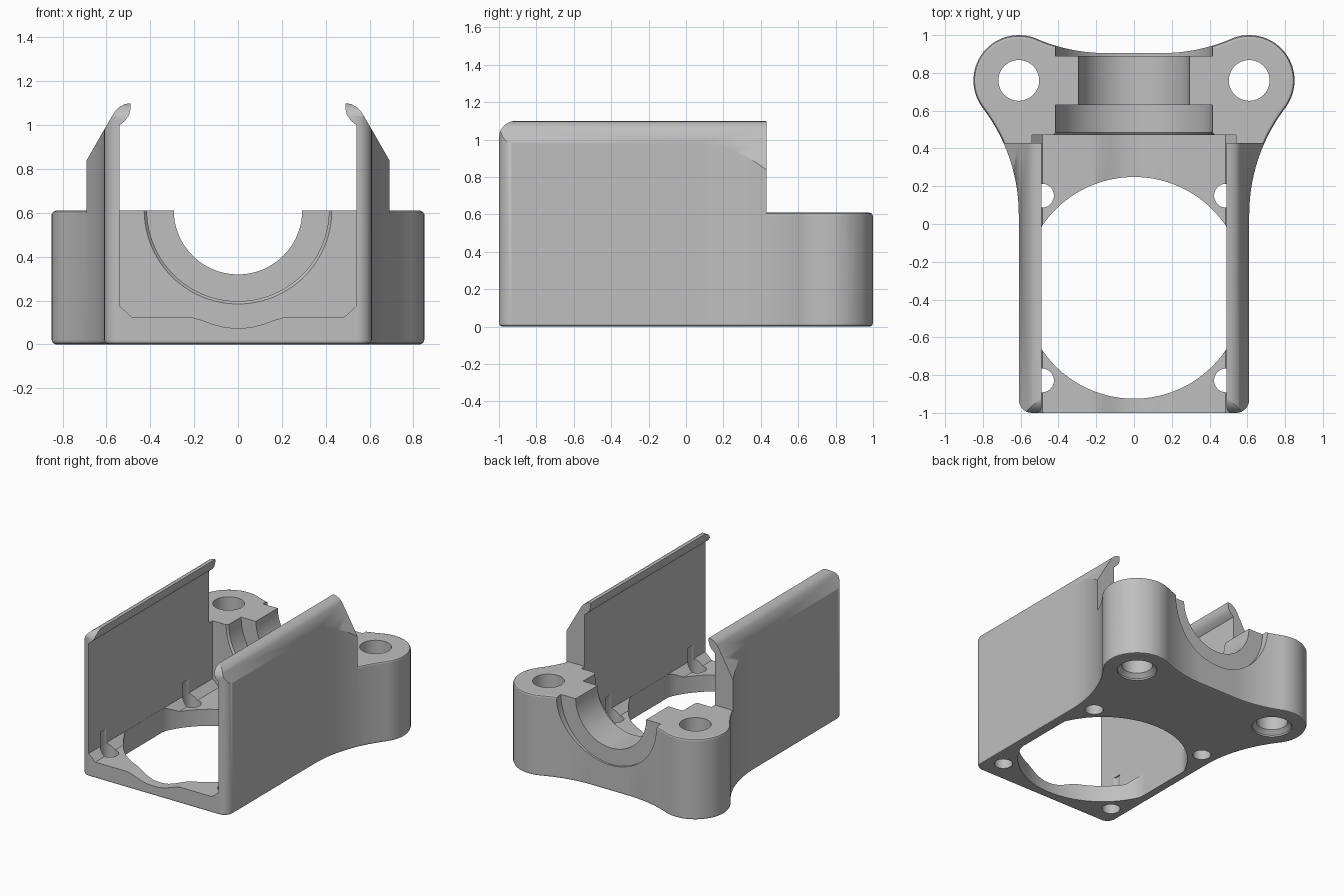
import bpy, bmesh
from math import sin, cos, pi, radians
from mathutils import Vector

default = bpy.data.objects.get("Cube")
if default:
    bpy.data.objects.remove(default, do_unlink=True)

grey = bpy.data.materials.new("plain grey")
grey.use_nodes = True
COLOUR = (0.52, 0.52, 0.52, 1)
grey.diffuse_color = COLOUR
grey.node_tree.nodes["Principled BSDF"].inputs["Base Color"].default_value = COLOUR


def loft(name, loops):
    """Closed solid through a list of equal-length loops."""
    bm = bmesh.new()
    rows = [[bm.verts.new(p) for p in loop] for loop in loops]
    n = len(rows[0])
    for a, b in zip(rows, rows[1:]):
        for i in range(n):
            j = (i + 1) % n
            bm.faces.new((a[i], a[j], b[j], b[i]))
    bm.faces.new(rows[0][::-1])
    bm.faces.new(rows[-1])
    bmesh.ops.recalc_face_normals(bm, faces=bm.faces)
    mesh = bpy.data.meshes.new(name)
    bm.to_mesh(mesh)
    bm.free()
    mesh.materials.append(grey)
    obj = bpy.data.objects.new(name, mesh)
    bpy.context.collection.objects.link(obj)
    return obj


def cut(target, cutter):
    cutter.hide_render = True
    mod = target.modifiers.new("cut", 'BOOLEAN')
    mod.operation = 'DIFFERENCE'
    mod.solver = 'EXACT'
    mod.object = cutter
    bpy.context.view_layer.objects.active = target
    bpy.ops.object.modifier_apply(modifier=mod.name)
    bpy.data.objects.remove(cutter, do_unlink=True)


def arc(cx, cy, r, start, end, n):
    angles = [radians(start + (end - start) * i / n) for i in range(n + 1)]
    return [(cx + r * cos(a), cy + r * sin(a)) for a in angles]


def mirrored(half):
    return half + [(-x, y) for x, y in reversed(half)]


def along_y(name, profile, y0, y1):
    return loft(name, [[(x, y, z) for x, z in profile] for y in (y0, y1)])


def upright_lathe(name, x, y, steps):
    """Round cutter with (height, radius) steps."""
    return loft(name, [[(px, py, z) for px, py in arc(x, y, r, 0, 352.5, 47)]
                       for z, r in steps])


def offset(points, d):
    out = []
    for i, p in enumerate(points):
        t = Vector(points[(i + 1) % len(points)]) - Vector(points[i - 1])
        t.normalize()
        out.append((p[0] + t.y * d, p[1] - t.x * d))
    return out


def stacked_outline(name, layers):
    return loft(name, [[(x, y, z) for x, y in offset(outline, d)] for z, d in layers])


# Plan outline: straight sides flaring into two round lugs
LUG_X, LUG_Y, LUG_R = 0.61, 0.76, 0.24
outline = mirrored(
    arc(0.54, -0.93, 0.07, -90, 0, 8)
    + arc(1.54, 0.05, 0.93, 180, 142.6, 14)
    + arc(LUG_X, LUG_Y, LUG_R, -34, 110, 28)
    + arc(0.15, 1.826, 0.921, -66.6, -90, 12))
body = stacked_outline("fan_housing", [(0, -0.02), (0.006, -0.006), (0.02, 0), (1.1, 0)])

# Inner channel with dished floor, chamfered corners and hooked lips
channel = mirrored([(0.03, 0.075), (0.07, 0.08), (0.12, 0.094), (0.17, 0.112), (0.22, 0.125),
                    (0.485, 0.125), (0.54, 0.175), (0.54, 1.0), (0.515, 1.02),
                    (0.497, 1.045), (0.49, 1.075), (0.49, 1.2)])
cut(body, along_y("channel_cutter", channel, -1.1, 0.47))

# Lowered rear block with a softened rim
rear = loft("rear_cutter", [[(-1, 0.43, z), (1, 0.43, z), (1, 1.2, z), (-1, 1.2, z)]
                            for z in (0.575, 1.3)])
cut(rear, stacked_outline("rim_shape", [(0.5, 0.02), (0.592, 0.0005), (0.604, -0.006), (0.61, -0.02)]))
cut(body, rear)

# Sloped tops of the side walls
slope = [(0.82, 0.62), (0.69, 0.84), (0.61, 0.98), (0.56, 1.065), (0.54, 1.083),
         (0.515, 1.096), (0.48, 1.101), (0.48, 1.3), (1, 1.3), (1, 0.62)]
for side in (-1, 1):
    cut(body, along_y("slope_cutter", [(side * x, z) for x, z in slope], -1.1, 0.44))

# Rounded upper front corners of the walls
corner = arc(-0.91, 1.01, 0.09, 90, 180, 10) + [(-1.2, 1.01), (-1.2, 1.3), (-0.91, 1.3)]
cut(body, loft("corner_cutter", [[(x, y, z) for y, z in corner] for x in (-1, 1)]))

# Stepped half-round seat through the rear block
seat = [(0.45, 0.435), (0.465, 0.432), (0.485, 0.415), (0.63, 0.415), (0.63, 0.293),
        (0.89, 0.293), (0.89, 0.415), (1.1, 0.415)]
cut(body, loft("seat_cutter", [[(x, y, z) for x, z in arc(0, 0.612, r, 2, 358 - 1.708, 95)]
                               for y, r in seat]))

# Large floor opening, flattened at the walls
opening = [(max(-0.5395, min(0.5395, x)), y) for x, y in arc(0, -0.338, 0.587, 1, 357.25, 95)]
cut(body, loft("opening_cutter", [[(x, y, z) for x, y in opening] for z in (-0.1, 0.2)]))

# Lug bolt holes and floor screw holes
for side in (-1, 1):
    cut(body, upright_lathe("bolt_cutter", side * LUG_X, LUG_Y,
                            [(-0.1, 0.138), (0.012, 0.138), (0.04, 0.108), (0.8, 0.108)]))
    for y in (0.15, -0.828):
        cut(body, upright_lathe("screw_cutter", side * 0.487, y, [(-0.1, 0.063), (0.28, 0.063)]))

# Smooth curved faces, crisp edges
bpy.ops.object.select_all(action='DESELECT')
body.select_set(True)
bpy.context.view_layer.objects.active = body
bpy.ops.object.shade_smooth_by_angle(angle=radians(32))
weighted = body.modifiers.new("even_shading", 'WEIGHTED_NORMAL')
weighted.keep_sharp = True
weighted.weight = 100
